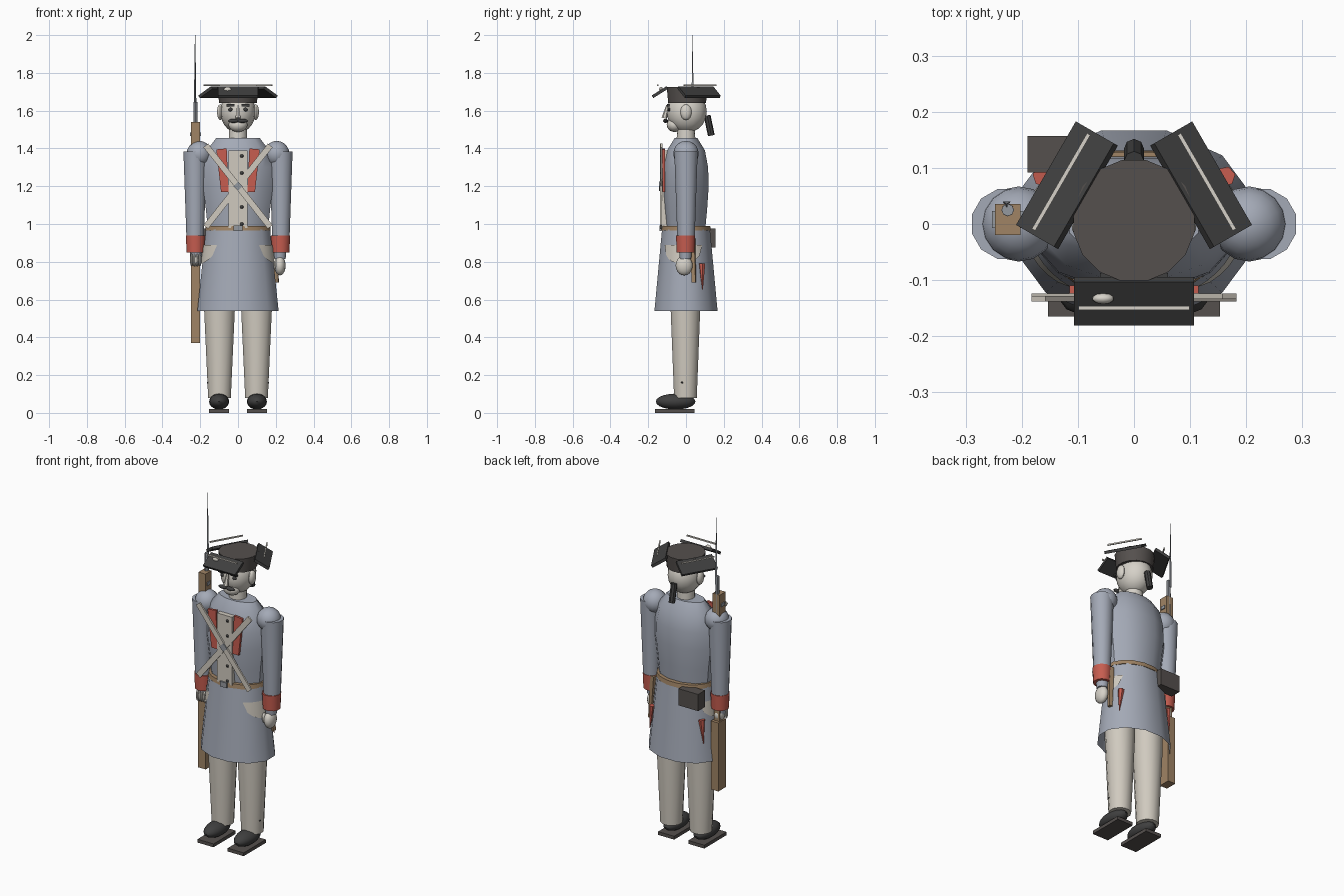
import bpy, bmesh
from math import radians, pi, cos, sin, sqrt, atan2
from mathutils import Matrix, Vector

if "Cube" in bpy.data.objects:
    bpy.data.objects.remove(bpy.data.objects["Cube"])


def material(name, *rgb):
    m = bpy.data.materials.new(name)
    m.use_nodes = True
    color = (*rgb, 1)
    m.diffuse_color = color
    m.node_tree.nodes["Principled BSDF"].inputs["Base Color"].default_value = color
    return m


COAT = material("coat grey blue", .37, .40, .47)
CREAM = material("breeches cream", .63, .59, .52)
SKIN = material("pale skin", .67, .64, .58)
RED = material("facing red", .57, .11, .08)
WOOD = material("wood brown", .35, .23, .13)
BLACK = material("black felt", .05, .05, .05)
LEATHER = material("dark leather", .09, .08, .075)
STEEL = material("steel", .30, .32, .35)


def finish(name, bm, mat, angle=40):
    bmesh.ops.recalc_face_normals(bm, faces=bm.faces)
    mesh = bpy.data.meshes.new(name)
    bm.to_mesh(mesh)
    bm.free()
    mesh.materials.append(mat)
    mesh.shade_smooth()
    mesh.set_sharp_from_angle(angle=radians(angle))
    ob = bpy.data.objects.new(name, mesh)
    bpy.context.collection.objects.link(ob)
    return ob


def loft(name, mat, rings, n=12, x=0, y=0, caps=True):
    """Rings are (z, half width, half depth), skinned together upwards."""
    bm = bmesh.new()
    k = 1 / cos(pi / n)
    loops = []
    for z, rx, ry in rings:
        angles = [(i + .5) * 2 * pi / n for i in range(n)]
        loops.append([bm.verts.new((x + rx * k * cos(a), y + ry * k * sin(a), z)) for a in angles])
    for a, b in zip(loops, loops[1:]):
        for i in range(n):
            j = (i + 1) % n
            bm.faces.new((a[i], a[j], b[j], b[i]))
    if caps:
        bm.faces.new(loops[0])
        bm.faces.new(loops[-1])
    return finish(name, bm, mat)


def ball(name, mat, loc, size, seg=16):
    bm = bmesh.new()
    bmesh.ops.create_uvsphere(bm, u_segments=seg, v_segments=seg // 2 + 2, radius=1,
                              matrix=Matrix.Translation(loc) @ Matrix.Diagonal((*size, 1)))
    return finish(name, bm, mat)


def box(name, mat, loc, size, rot=None):
    bm = bmesh.new()
    m = Matrix.Translation(loc) @ (rot or Matrix()) @ Matrix.Diagonal((*size, 1))
    bmesh.ops.create_cube(bm, size=1, matrix=m)
    return finish(name, bm, mat)


def rod(name, mat, a, b, r1, r2, n=10):
    a, b = Vector(a), Vector(b)
    d = b - a
    bm = bmesh.new()
    m = Matrix.Translation((a + b) / 2) @ d.to_track_quat('Z', 'Y').to_matrix().to_4x4()
    bmesh.ops.create_cone(bm, cap_ends=True, segments=n, radius1=r1, radius2=r2,
                          depth=d.length, matrix=m)
    return finish(name, bm, mat)


def plate(name, mat, outline, y, depth):
    """Front-facing flat plate from (x, z) points."""
    bm = bmesh.new()
    f = bm.faces.new([bm.verts.new((px, y, pz)) for px, pz in outline])
    new = bmesh.ops.extrude_face_region(bm, geom=[f])["geom"]
    bmesh.ops.translate(bm, vec=(0, depth, 0), verts=[v for v in new if isinstance(v, bmesh.types.BMVert)])
    return finish(name, bm, mat)


def skirt_size(z):
    t = (z - .54) / .43
    return .215 - .045 * t, .167 - .04 * t


def hip_flap(name, side):
    """Half-round flap that wraps the hip of the skirt."""
    bm = bmesh.new()
    rows = []
    for i in range(13):
        u = i / 6 - 1
        a = radians(-8 + 45 * u)
        column = []
        for z in (.89, .885 - .095 * sqrt(1 - u * u)):
            rx, ry = skirt_size(z)
            column.append(bm.verts.new((side * rx * 1.045 * cos(a), ry * 1.045 * sin(a), z)))
        rows.append(column)
    for a, b in zip(rows, rows[1:]):
        bm.faces.new((a[0], b[0], b[1], a[1]))
    return finish(name, bm, CREAM)


# Body and coat
loft("coat_skirt", COAT, [(z, *skirt_size(z)) for z in (.54, .75, .97)], caps=False)
loft("torso", COAT, [(.95, .158, .1), (1.08, .17, .112), (1.2, .185, .12), (1.3, .183, .117),
                     (1.39, .165, .1), (1.455, .115, .06)])
loft("belt", WOOD, [(.965, .174, .131), (.99, .17, .128)], 16)
box("waistcoat", CREAM, (0, -.113, 1.185), (.1, .03, .41))
box("belt_buckle", STEEL, (0, -.135, .977), (.045, .01, .03))
for i in range(5):
    ball(f"button_{i + 1}", BLACK, (.02, -.13, 1 + .09 * i), (.009, .007, .009), 8)
for s, side in ((-1, "right"), (1, "left")):
    plate(side + "_lapel", RED, [(s * .115, 1.395), (s * .06, 1.4), (s * .05, 1.17), (s * .09, 1.17)],
          -.124, .014)
    box(side + "_cross_strap", CREAM, (0, -.131 + s * .002, 1.2), (.032, .01, .55),
        Matrix.Rotation(s * atan2(.34, .43), 4, 'Y'))
    hip_flap(side + "_hip_flap", s)
    rod(side + "_coat_turnback", RED, (s * .178, .088, .65), (s * .163, .085, .79), .001, .018, 6)
box("cross_plate", STEEL, (0, -.139, 1.2), (.035, .006, .035), Matrix.Rotation(pi / 4, 4, 'Y'))
box("cartridge_pouch", LEATHER, (-.125, .124, .926), (.13, .065, .1))
rod("scabbard", WOOD, (.205, .042, .69), (.192, .033, .94), .014, .019, 4)

# Legs, shoes and arms
for s, side in ((-1, "right"), (1, "left")):
    loft(side + "_leg", CREAM, [(.08, .06, .06), (.54, .081, .078), (.8, .085, .08)], 12, s * .098, -.003)
    ball(side + "_shoe", BLACK, (s * .1, -.055, .06), (.053, .105, .042))
    box(side + "_sole", LEATHER, (s * .1, -.06, .01), (.106, .21, .02))
    ball(side + "_gaiter_button", BLACK, (s * .159, -.02, .16), (.006, .006, .006), 8)
    loft(side + "_sleeve", COAT, [(.9, .045, .045), (1.385, .062, .062)], 12, s * .227)
    ball(side + "_shoulder", COAT, (s * .205, 0, 1.372), (.067, .067, .068))
    loft(side + "_cuff", RED, [(.848, .047, .047), (.94, .051, .051)], 12, s * .225, -.002)
    loft(side + "_wrist", COAT, [(.815, .03, .03), (.86, .034, .034)], 12, s * .222, -.003)
ball("left_hand", SKIN, (.222, -.01, .78), (.03, .045, .052))
ball("left_thumb", SKIN, (.194, -.03, .79), (.011, .014, .03), 10)
ball("right_hand", SKIN, (-.224, .0, .81), (.028, .036, .04))
for i in range(4):
    ball(f"right_finger_{i + 1}", SKIN, (-.246 + .015 * i, -.032, .81), (.008, .011, .035), 8)

# Head and face
rod("neck", SKIN, (0, 0, 1.42), (0, 0, 1.54), .05, .047, 14)
ball("head", SKIN, (0, .004, 1.595), (.094, .106, .112))
ball("chin", SKIN, (0, -.06, 1.525), (.05, .042, .038))
rod("nose", SKIN, (0, -.115, 1.56), (0, -.098, 1.628), .015, .007, 6)
for s, side in ((-1, "right"), (1, "left")):
    ball(side + "_ear", SKIN, (s * .094, 0, 1.592), (.018, .03, .042), 10)
    ball(side + "_eye", BLACK, (s * .04, -.09, 1.606), (.013, .008, .01), 10)
    box(side + "_eyebrow", BLACK, (s * .04, -.094, 1.628), (.042, .014, .012))
    ball(side + "_moustache", BLACK, (s * .024, -.108, 1.548 - .002), (.03, .013, .011), 10)
rod("queue", BLACK, (0, .112, 1.575), (0, .134, 1.468), .018, .018, 8)

# Three-cornered hat: crown, sloping brim plates and their trim
loft("hat_crown", LEATHER, [(1.64, .1, .1), (1.725, .108, .108)], 16, 0, .006)
for deg, side in ((-90, "front"), (30, "left"), (150, "right")):
    turn = Matrix.Rotation(radians(deg), 4, 'Z')
    box(side + "_brim", BLACK, turn @ Vector((.138, 0, 1.698)), (.092, .213, .016),
        turn @ Matrix.Rotation(radians(32), 4, 'Y'))
    box(side + "_brim_trim", SKIN, turn @ Vector((.15, 0, 1.735)), (.007, .197, .008), turn)
ball("cockade", SKIN, (-.055, -.133, 1.712), (.02, .01, .014), 10)

# Musket with bayonet
box("musket_butt", WOOD, (-.225, .015, .575), (.05, .07, .41))
box("musket_grip", WOOD, (-.225, .012, .84), (.036, .04, .16))
box("musket_forestock", WOOD, (-.225, .008, 1.29), (.046, .055, .5))
box("musket_band", STEEL, (-.225, .008, 1.475), (.056, .03, .02))
rod("musket_barrel", STEEL, (-.225, .025, 1.3), (-.225, .025, 1.645), .012, .011, 8)
rod("bayonet", STEEL, (-.227, .036, 1.6), (-.227, .036, 2), .008, .0015, 3)
